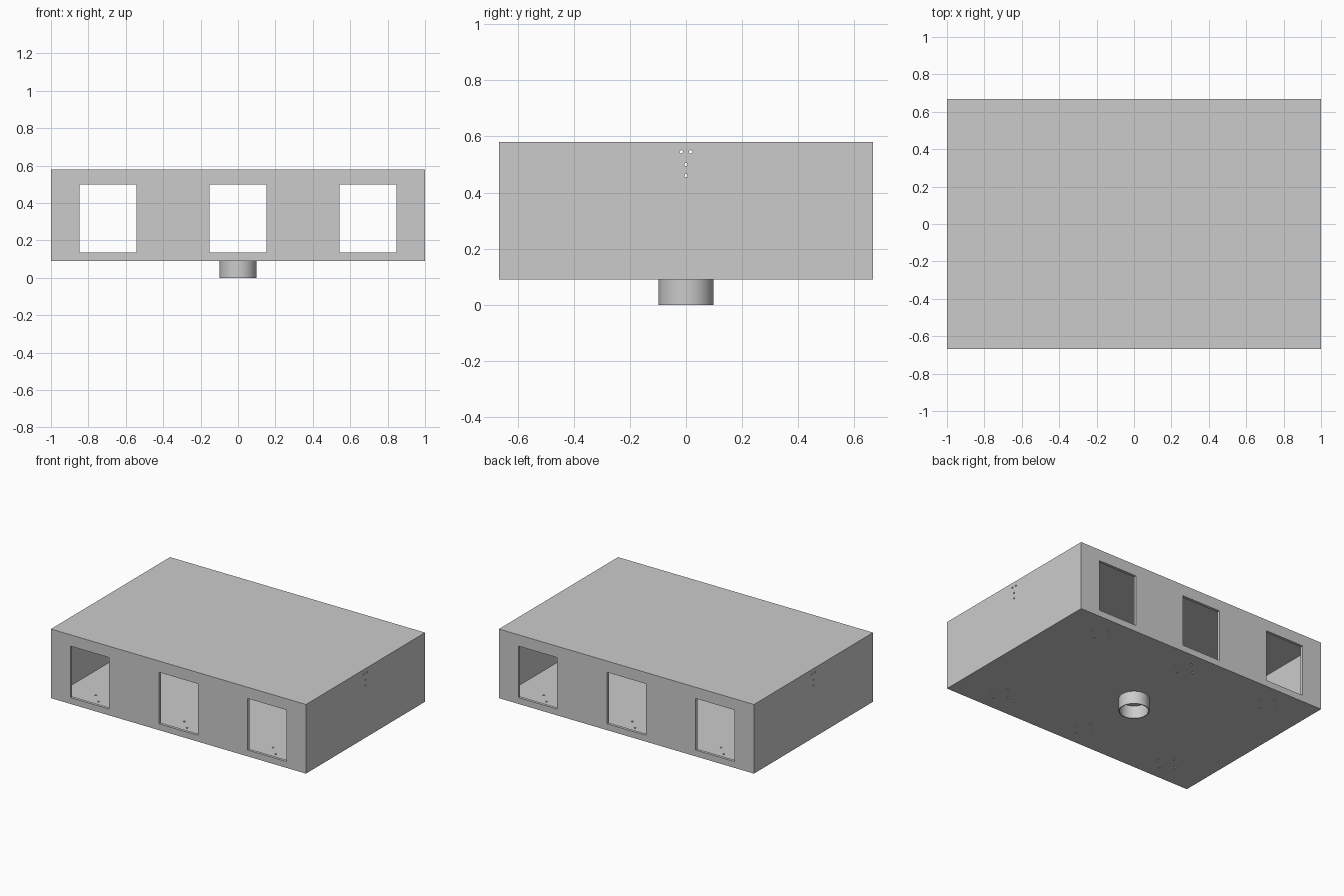
import bpy
import bmesh
from mathutils import Matrix, Vector

cube = bpy.data.objects.get("Cube")
if cube:
    bpy.data.objects.remove(cube, do_unlink=True)

grey = bpy.data.materials.new("plain grey")
grey.use_nodes = True
colour = (0.6, 0.6, 0.6, 1)
grey.diffuse_color = colour
grey.node_tree.nodes["Principled BSDF"].inputs["Base Color"].default_value = colour

HALF = Vector((1.0, 0.667))
BASE, TOP, WALL = 0.09, 0.58, 0.02


def add_box(bm, low, high):
    low, high = Vector(low), Vector(high)
    size = high - low
    matrix = Matrix.Translation((low + high) / 2) @ Matrix.Diagonal((*size, 1))
    bmesh.ops.create_cube(bm, size=1, matrix=matrix)


def add_rod(bm, centre, radius, length, axis="Z", sides=16):
    turn = Matrix.Rotation(1.5707963, 4, "Y") if axis == "X" else Matrix()
    bmesh.ops.create_cone(bm, cap_ends=True, segments=sides, radius1=radius,
                          radius2=radius, depth=length,
                          matrix=Matrix.Translation(centre) @ turn)


def make_object(name, bm):
    mesh = bpy.data.meshes.new(name)
    bm.to_mesh(mesh)
    bm.free()
    mesh.materials.append(grey)
    obj = bpy.data.objects.new(name, mesh)
    bpy.context.collection.objects.link(obj)
    return obj


def cut(target, cutter):
    bpy.context.view_layer.objects.active = target
    mod = target.modifiers.new("cut", "BOOLEAN")
    mod.operation, mod.solver, mod.object = "DIFFERENCE", "EXACT", cutter
    bpy.ops.object.modifier_apply(modifier=mod.name)
    bpy.data.objects.remove(cutter, do_unlink=True)


# Hollow box body
bm = bmesh.new()
add_box(bm, (-HALF.x, -HALF.y, BASE), (HALF.x, HALF.y, TOP))
body = make_object("box_body", bm)
bm = bmesh.new()
add_box(bm, (WALL - HALF.x, WALL - HALF.y, BASE + WALL),
        (HALF.x - WALL, HALF.y - WALL, TOP - WALL))
cut(body, make_object("cavity_cutter", bm))

# Three openings in the front and back walls
bm = bmesh.new()
for x in (-0.695, 0, 0.695):
    add_box(bm, (x - 0.152, -1, 0.135), (x + 0.152, 1, 0.5))
cut(body, make_object("opening_cutter", bm))

# Vent holes in the side walls and drain holes in the floor
bm = bmesh.new()
for y, z in ((-0.017, 0.545), (0.017, 0.545), (0, 0.5), (0, 0.46)):
    add_rod(bm, (0, y, z), 0.006, 3, "X")
for x in (-0.695, 0, 0.695):
    for y in (-0.5, 0.5):
        for dx, dy in ((-1, 0), (1, 0), (0, -1), (0, 1)):
            add_rod(bm, (x + dx * 0.07, y + dy * 0.07, BASE + WALL / 2), 0.007, 0.06)
cut(body, make_object("hole_cutter", bm))

# Open pole socket under the floor
bm = bmesh.new()
add_rod(bm, (0, 0, BASE / 2), 0.098, BASE, sides=64)
socket = make_object("pole_socket", bm)
bm = bmesh.new()
add_rod(bm, (0, 0, BASE / 2), 0.092, BASE * 2, sides=64)
cut(socket, make_object("bore_cutter", bm))

bpy.ops.object.select_all(action="DESELECT")
for obj in (body, socket):
    obj.select_set(True)
bpy.context.view_layer.objects.active = socket
bpy.ops.object.shade_smooth_by_angle()
